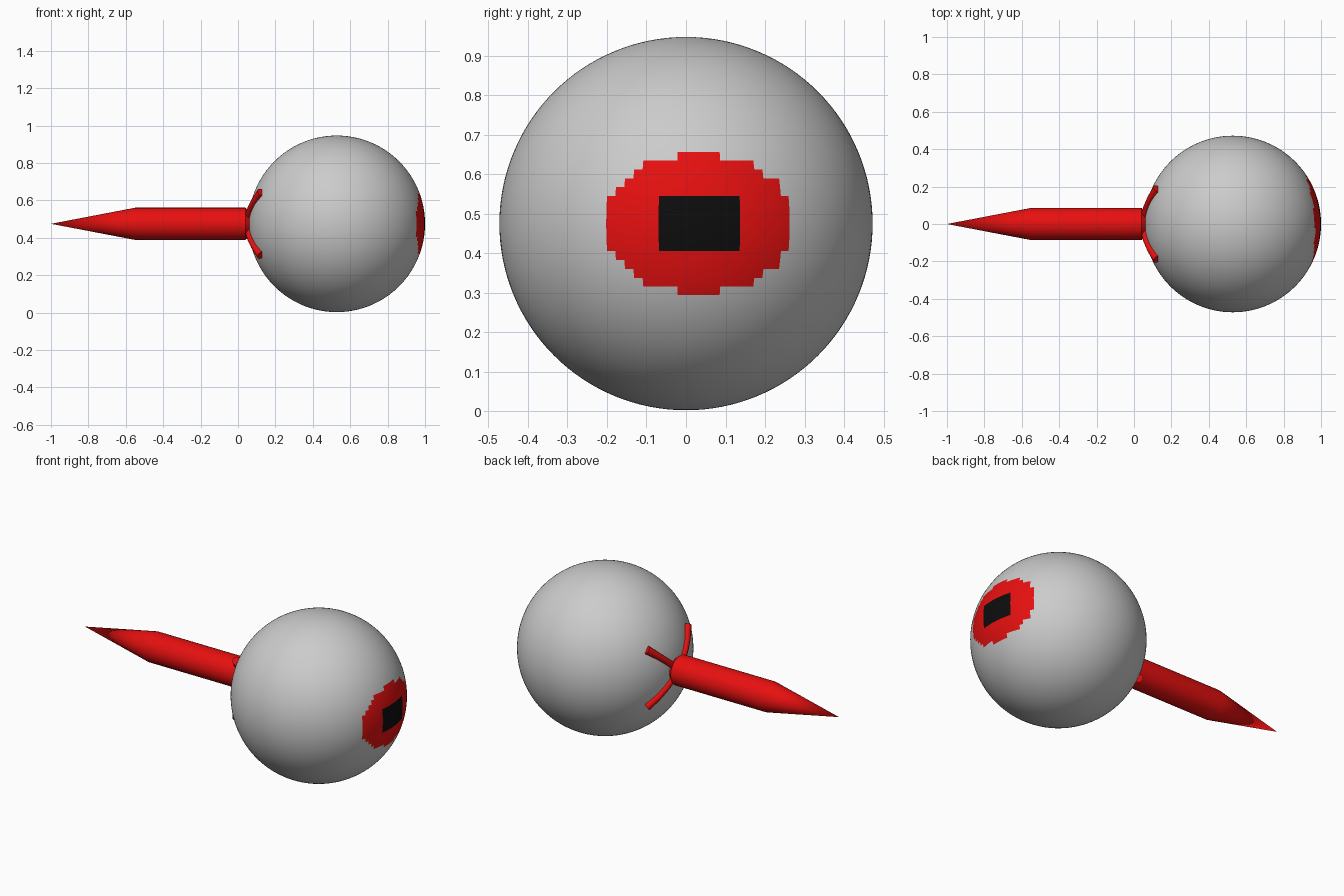
import bpy, bmesh, math
from mathutils import Matrix, Vector

if "Cube" in bpy.data.objects:
    bpy.data.objects.remove(bpy.data.objects["Cube"])

C = Vector((0.528, 0, 0.475))
R = 0.472


def material(name, color):
    m = bpy.data.materials.new(name)
    m.diffuse_color = color
    m.use_nodes = True
    m.node_tree.nodes["Principled BSDF"].inputs["Base Color"].default_value = m.diffuse_color
    return m


grey = material("grey", (0.6, 0.6, 0.6, 1))
red = material("red", (0.8, 0.005, 0.005, 1))
black = material("black", (0.004, 0.004, 0.004, 1))


def finish(bm, name, mats, angle=35):
    bmesh.ops.recalc_face_normals(bm, faces=bm.faces)
    me = bpy.data.meshes.new(name)
    bm.to_mesh(me)
    bm.free()
    for m in mats:
        me.materials.append(m)
    ob = bpy.data.objects.new(name, me)
    bpy.context.collection.objects.link(ob)
    bpy.ops.object.select_all(action='DESELECT')
    ob.select_set(True)
    bpy.context.view_layer.objects.active = ob
    bpy.ops.object.shade_smooth_by_angle(angle=math.radians(angle))
    return ob


# eyeball with iris and pupil painted on its faces
bm = bmesh.new()
bmesh.ops.create_uvsphere(bm, u_segments=128, v_segments=64, radius=R,
                          matrix=Matrix.Translation(C))
for f in bm.faces:
    c = f.calc_center_median()
    y, z = abs(c.y - 0.032), abs(c.z - C.z)
    if c.x > C.x:
        if (y / 0.108) ** 4 + (z / 0.077) ** 4 < 1:
            f.material_index = 2
        elif (y / 0.232) ** 2.2 + (z / 0.174) ** 2.2 < 1:
            f.material_index = 1
finish(bm, "eyeball", [grey, red, black])

# optic nerve: pointed tip, straight shaft, chamfered root
bm = bmesh.new()
profile = [(-1, 0), (-0.55, 0.086), (0.04, 0.086), (0.06, 0.068), (0.09, 0.06), (0.09, 0)]
verts = [bm.verts.new((x, 0, r)) for x, r in profile]
edges = [bm.edges.new(p) for p in zip(verts, verts[1:])]
bmesh.ops.spin(bm, geom=verts + edges, cent=(0, 0, 0), axis=(1, 0, 0),
               angle=2 * math.pi, steps=32)
bmesh.ops.remove_doubles(bm, verts=bm.verts, dist=1e-5)
bmesh.ops.translate(bm, verts=bm.verts, vec=(0, 0, C.z))
finish(bm, "optic_nerve", [red], 25)


# four thin strands that spread from the nerve over the back of the eyeball
def strand(name, sy, sz):
    out = Vector((0, 0.186 * sy, 0.166 * sz)).normalized()
    side = out.cross(Vector((1, 0, 0)))
    bm = bmesh.new()
    rings = []
    for r, rad in ((0.06, 0.018), (0.12, 0.018), (0.18, 0.019), (0.25, 0.024)):
        radial = (out * r - Vector((math.sqrt(R * R - r * r), 0, 0))).normalized()
        centre = C + radial * (R + 0.004)
        rings.append([bm.verts.new(centre + rad * (math.cos(a) * side + math.sin(a) * radial))
                      for a in (i * math.tau / 12 for i in range(12))])
    for a, b in zip(rings, rings[1:]):
        for i in range(12):
            j = (i + 1) % 12
            bm.faces.new((a[i], a[j], b[j], b[i]))
    bm.faces.new(rings[0])
    bm.faces.new(rings[-1])
    finish(bm, name, [red])


for sy in (-1, 1):
    for sz in (-1, 1):
        strand(f"strand_{'front' if sy < 0 else 'back'}_{'lower' if sz < 0 else 'upper'}", sy, sz)
